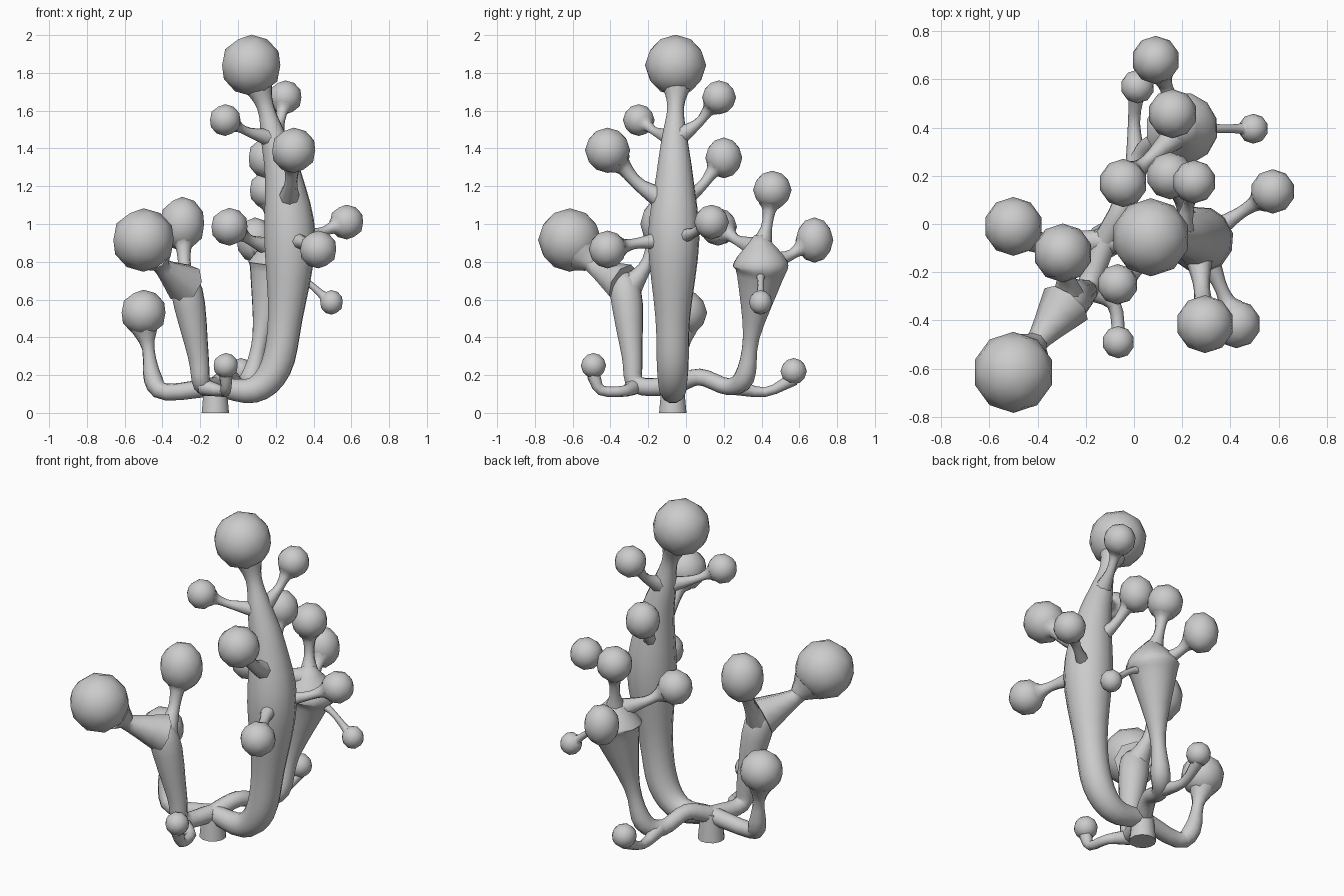
import bpy, bmesh, math
from mathutils import Vector

if "Cube" in bpy.data.objects:
    bpy.data.objects.remove(bpy.data.objects["Cube"])

grey = bpy.data.materials.new("soft grey")
grey.diffuse_color = (0.6, 0.6, 0.6, 1)
grey.use_nodes = True
grey.node_tree.nodes["Principled BSDF"].inputs["Base Color"].default_value = grey.diffuse_color


def finish(name, bm):
    bmesh.ops.recalc_face_normals(bm, faces=bm.faces)
    me = bpy.data.meshes.new(name)
    bm.to_mesh(me)
    bm.free()
    me.materials.append(grey)
    ob = bpy.data.objects.new(name, me)
    bpy.context.collection.objects.link(ob)
    bpy.context.view_layer.objects.active = ob
    ob.select_set(True)
    bpy.ops.object.shade_smooth_by_angle(angle=math.radians(50))
    ob.select_set(False)


def spline(pts, steps):
    """Smooth path through (x, y, z, radius) points."""
    p = [Vector(q) for q in pts]
    p = [p[0] * 2 - p[1]] + p + [p[-1] * 2 - p[-2]]
    out = []
    for a, b, c, d in zip(p, p[1:], p[2:], p[3:]):
        for i in range(steps):
            t = i / steps
            out.append(0.5 * (2 * b + (c - a) * t + (2 * a - 5 * b + 4 * c - d) * t * t
                              + (3 * b - a - 3 * c + d) * t ** 3))
    return out + [p[-2]]


def tube(name, pts, sides=10, steps=3):
    """Round limb of varying radius, swept without twist; returns its axis."""
    path = spline(pts, steps)
    pos = [q.to_3d() for q in path]
    bm = bmesh.new()
    rings, side = [], None
    for i, c in enumerate(pos):
        tan = (pos[min(i + 1, len(pos) - 1)] - pos[max(i - 1, 0)]).normalized()
        side = tan.orthogonal() if side is None else side - tan * side.dot(tan)
        side.normalize()
        up = tan.cross(side)
        ring = []
        for k in range(sides):
            a = 2 * math.pi * k / sides
            ring.append(bm.verts.new(c + (side * math.cos(a) + up * math.sin(a)) * path[i][3]))
        rings.append(ring)
    for r, s in zip(rings, rings[1:]):
        for k in range(sides):
            j = (k + 1) % sides
            bm.faces.new((r[k], r[j], s[j], s[k]))
    bm.faces.new(rings[0])
    bm.faces.new(rings[-1])
    finish(name, bm)
    return pos


def ball(name, centre, r, tall=1.0):
    bm = bmesh.new()
    bmesh.ops.create_icosphere(bm, subdivisions=2, radius=r)
    for v in bm.verts:
        v.co.z *= tall
        v.co += Vector(centre)
    finish(name, bm)


def bud(name, axis, height, x, y, z, r, tall=1.0):
    """Ball on a sagging stalk that grows from a limb axis at a given height."""
    ball(name + "_ball", (x, y, z), r, tall)
    c = Vector((x, y, z))
    root = min(axis, key=lambda p: abs(p.z - height))
    mid = root.lerp(c, 0.5)
    mid.z = root.z + (c.z - root.z) * 0.35
    d = (c - mid).normalized()
    stem = 0.3 * r
    tube(name + "_stalk", [(*root, stem * 2.2), (*mid, stem), (*(c - d * r * 1.12), stem * 1.15),
                           (*(c - d * r * 0.8), r * 0.58)], 8)


# Foot: straight stub that every limb starts from
hub = Vector((-.12, -.07, .14, .05))
tube("foot", [(*hub.xy, 0, .075), (*hub.xy, .16, .06)], 12)

# Main trunk sweeping right, then up to the crown
trunk = tube("trunk", [hub, (.08, -.07, .12, .07), (.2, -.07, .24, .085), (.25, -.07, .5, .093),
                       (.275, -.065, .92, .138), (.24, -.06, 1.25, .1), (.19, -.06, 1.45, .07),
                       (.145, -.055, 1.62, .045), (.1, -.05, 1.75, .085)], 12, 4)
ball("crown_ball", (.07, -.055, 1.84), .162)

# Front left limb
front = tube("front_limb", [hub, (-.19, -.26, .15, .048), (-.21, -.285, .3, .056),
                            (-.27, -.32, .64, .085), (-.31, -.37, .75, .02)], 12, 4)

# Back limb with a swollen head
back = tube("back_limb", [hub, (-.05, .07, .19, .045), (0, .22, .14, .045), (.07, .31, .19, .055),
                          (.12, .345, .4, .045), (.185, .39, .72, .125), (.2, .395, .8, .145),
                          (.2, .39, .94, .03)], 12, 4)

# Low runners along the ground, each ending in a raised ball
tube("left_runner", [hub, (-.38, -.08, .11, .045), (-.45, -.04, .18, .05),
                     (-.475, -.02, .34, .033), (-.495, -.01, .45, .075)])
ball("left_runner_ball", (-.5, -.01, .53), .122)
tube("front_runner", [(-.19, -.27, .14, .045), (-.085, -.33, .115, .03), (-.065, -.45, .12, .028),
                      (-.065, -.49, .2, .036)], 8)
ball("front_runner_ball", (-.065, -.49, .25), .067)
tube("back_runner", [(.01, .25, .14, .045), (0, .42, .11, .025), (.015, .57, .18, .036)], 8)
ball("back_runner_ball", (.015, .57, .22), .07)

# Buds on the trunk
bud("trunk_back_low", trunk, 1.1, .15, .2, 1.35, .098, 1.1)
bud("trunk_back_high", trunk, 1.45, .25, .175, 1.67, .09)
bud("trunk_right", trunk, .88, .575, .135, 1.01, .092)
bud("trunk_front_high", trunk, 1.08, .295, -.415, 1.39, .12)
bud("trunk_front_low", trunk, .88, .425, -.415, .865, .1)
bud("trunk_left", trunk, 1.45, -.068, -.25, 1.55, .084)

# Buds on the front limb
bud("front_large", front, .67, -.5, -.615, .915, .168)
bud("front_tall", front, .64, -.295, -.12, 1, .122, 1.18)

# Buds on the back limb
bud("back_left", back, .86, -.045, .17, .985, .1)
bud("back_rear", back, .78, .09, .68, .915, .1, 1.2)
bud("back_top", back, .88, .16, .457, 1.18, .102)
bud("back_right", back, .77, .495, .395, .585, .062, 1.05)
